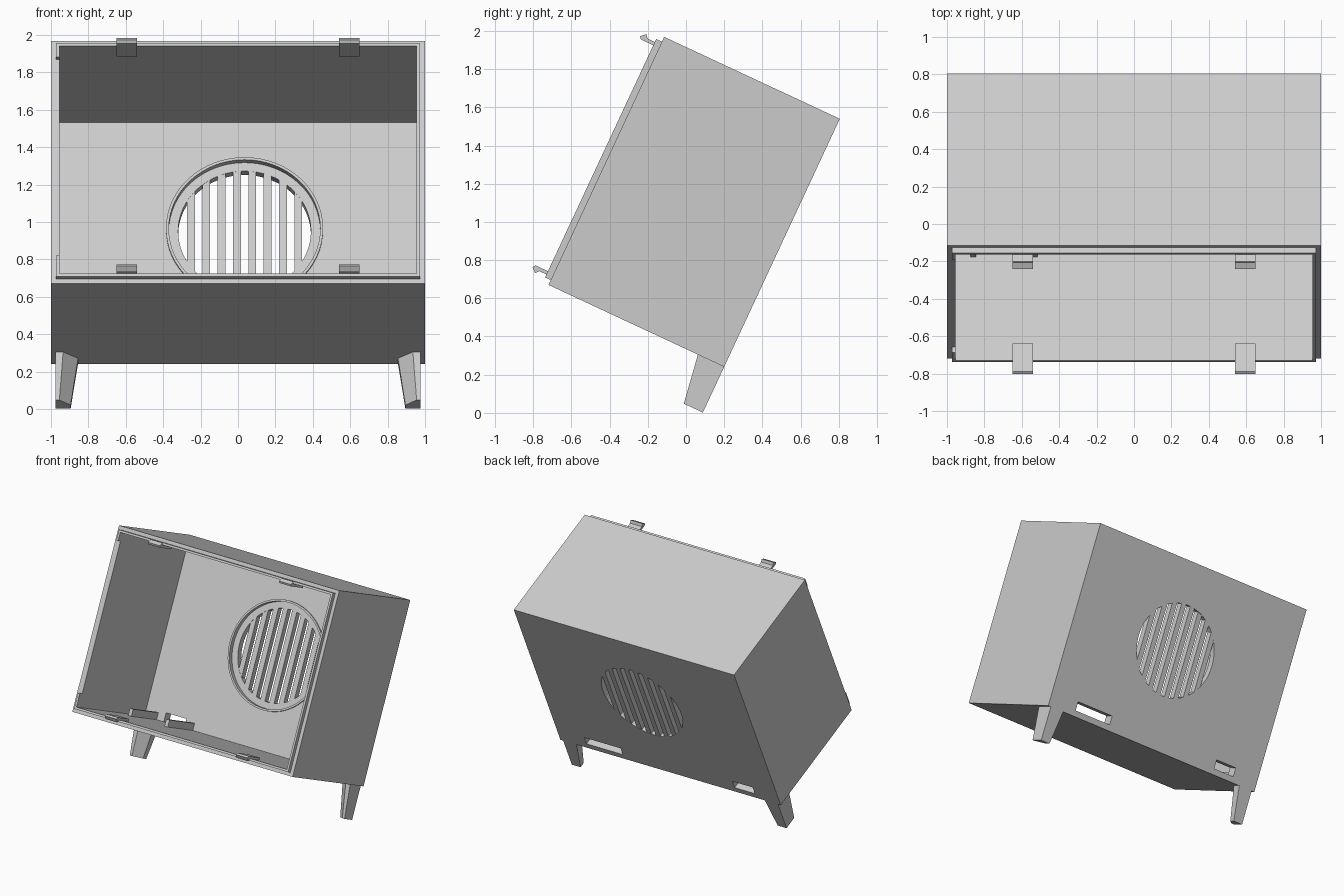
import bpy, bmesh, math
from mathutils import Matrix, Vector

old = bpy.data.objects.get("Cube")
if old:
    bpy.data.objects.remove(old, do_unlink=True)

# Single light grey plastic
GREY = (0.6, 0.6, 0.6, 1)
mat = bpy.data.materials.new("light_grey_plastic")
mat.use_nodes = True
mat.diffuse_color = GREY
mat.node_tree.nodes["Principled BSDF"].inputs["Base Color"].default_value = GREY

# Case frame: local y runs into the depth, local z up the leaning front
TILT = Matrix.Translation((0, -0.72, 0.67)) @ Matrix.Rotation(math.radians(-25), 4, "X")
W, D, H = 1.0, 1.015, 1.433
WALL, BACK = 0.045, 0.075
VENT_X, VENT_H, VENT_R = 0.035, 0.759, 0.355


def finish(name, bm):
    bmesh.ops.recalc_face_normals(bm, faces=bm.faces)
    mesh = bpy.data.meshes.new(name)
    bm.to_mesh(mesh)
    bm.free()
    mesh.transform(TILT)
    mesh.materials.append(mat)
    obj = bpy.data.objects.new(name, mesh)
    bpy.context.collection.objects.link(obj)
    return obj


def box(name, x, y, z):
    bm = bmesh.new()
    bmesh.ops.create_cube(bm, size=1)
    for v in bm.verts:
        v.co = Vector([a[0] + (c + 0.5) * (a[1] - a[0]) for a, c in zip((x, y, z), v.co)])
    return finish(name, bm)


def loft(name, lower, upper):
    """Solid between two matching point loops."""
    bm = bmesh.new()
    a = [bm.verts.new(p) for p in lower]
    b = [bm.verts.new(p) for p in upper]
    bm.faces.new(a)
    bm.faces.new(b)
    for i in range(len(a)):
        j = (i + 1) % len(a)
        bm.faces.new((a[i], a[j], b[j], b[i]))
    return finish(name, bm)


def disc(name, radius, y0, y1):
    """Cylinder along the depth, centred on the vent."""
    def ring(y):
        return [(VENT_X + radius * math.cos(t), y, VENT_H + radius * math.sin(t))
                for t in (math.tau * i / 64 for i in range(64))]
    return loft(name, ring(y0), ring(y1))


def cut(obj, cutters):
    for c in cutters:
        c.hide_render = True
        mod = obj.modifiers.new("cut", "BOOLEAN")
        mod.operation = "DIFFERENCE"
        mod.solver = "EXACT"
        mod.object = c
    bpy.context.view_layer.update()
    deps = bpy.context.evaluated_depsgraph_get()
    mesh = bpy.data.meshes.new_from_object(obj.evaluated_get(deps))
    obj.modifiers.clear()
    obj.data = mesh
    for c in cutters:
        bpy.data.objects.remove(c, do_unlink=True)


# Open-fronted case with round vent recess and two cable slots in the back
case = box("case", (-W, W), (0, D), (0, H))
cut(case, [
    box("cavity", (WALL - W, W - WALL), (-0.1, D - BACK), (WALL, H - WALL)),
    disc("recess", 0.405, D - BACK - 0.05, D - 0.05),
    disc("vent_hole", VENT_R, D - 0.2, D + 0.1),
    box("wide_slot", (0.42, 0.75), (D - 0.2, D + 0.1), (WALL + 0.001, 0.115)),
    box("small_slot", (-0.78, -0.595), (D - 0.2, D + 0.1), (WALL + 0.001, 0.115)),
])

# Vent grille and raised ring
for i in range(8):
    off = (i - 3.5) * 0.082
    half = math.sqrt(VENT_R ** 2 - (abs(off) - 0.021) ** 2) + 0.005
    box(f"vent_bar_{i + 1}", (VENT_X + off - 0.021, VENT_X + off + 0.021),
        (D - 0.049, D - 0.001), (VENT_H - half, VENT_H + half))
ring = disc("vent_ring", 0.42, D - BACK - 0.012, D - BACK + 0.002)
cut(ring, [disc("ring_hole", 0.405, D - BACK - 0.1, D)])

# Locating rim round the opening, interrupted on one side
A, LIP = 0.028, (-0.033, 0.002)
box("rim_top", (A - W, W - A), LIP, (H - WALL, H - A))
box("rim_bottom", (A - W, W - A), LIP, (A, WALL))
box("rim_left", (W - WALL, W - A), LIP, (WALL, H - WALL))
box("rim_right_lower", (A - W, WALL - W), LIP, (WALL, 0.15))
box("rim_right_upper", (A - W, WALL - W), LIP, (H - 0.11, H - WALL))

# Hooked snap clips: bottom hooks point down, top hooks point up
HOOK = [(0.06, WALL), (-0.075, WALL), (-0.09, 0.026), (-0.115, 0.05),
        (-0.105, 0.064), (0.06, 0.064)]
for side, cx in (("left", 0.595), ("right", -0.595)):
    for level in ("bottom", "top"):
        loops = [[(cx + dx, y, z if level == "bottom" else H - z) for y, z in HOOK]
                 for dx in (-0.054, 0.054)]
        loft(f"clip_{level}_{side}", *loops)

# Low rails on the floor beside the small slot
for name, x in (("inner", -0.53), ("outer", -0.86)):
    box(f"floor_rail_{name}", (x - 0.015, x + 0.015),
        (D - BACK - 0.36, D - BACK + 0.002), (WALL - 0.002, 0.1))

# Tapered rear legs with a chamfered inner front corner
FOOT = [(0.975, 0.905), (0.955, 0.905), (0.895, 0.97), (0.895, D), (0.975, D)]
ROOT = [(0.975, 0.863), (0.935, 0.863), (0.855, 0.945), (0.855, D), (0.975, D)]
for side, s in (("left", 1), ("right", -1)):
    loft(f"leg_{side}", [(s * x, y, -0.264) for x, y in FOOT],
         [(s * x, y, 0.001) for x, y in ROOT])
